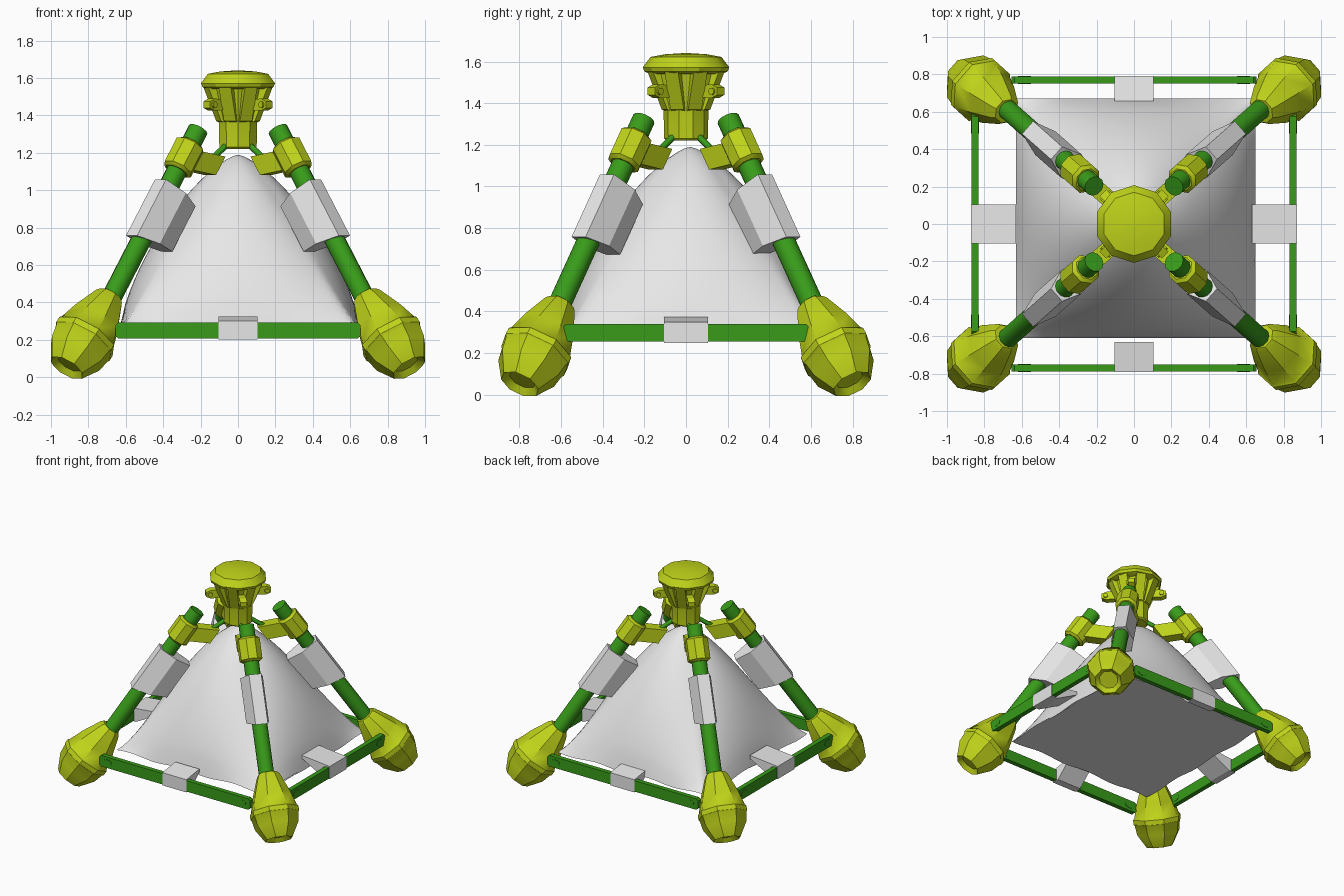
import bpy, bmesh, math
from mathutils import Matrix, Vector

cube = bpy.data.objects.get("Cube")
if cube:
    bpy.data.objects.remove(cube, do_unlink=True)


def material(name, rgb):
    m = bpy.data.materials.new(name)
    m.use_nodes = True
    m.diffuse_color = (*rgb, 1)
    m.node_tree.nodes["Principled BSDF"].inputs["Base Color"].default_value = (*rgb, 1)
    return m


LIME = material("lime", (0.52, 0.65, 0.01))
GREEN = material("green", (0.04, 0.33, 0.01))
GREY = material("light grey", (0.8, 0.8, 0.8))
UPRIGHT = Matrix.Rotation(math.pi / 2, 4, "X")


def finish(bm, name, mat, matrix, angle=30):
    bmesh.ops.transform(bm, matrix=matrix, verts=bm.verts)
    bmesh.ops.recalc_face_normals(bm, faces=bm.faces)
    mesh = bpy.data.meshes.new(name)
    bm.to_mesh(mesh)
    bm.free()
    mesh.materials.append(mat)
    ob = bpy.data.objects.new(name, mesh)
    bpy.context.collection.objects.link(ob)
    bpy.ops.object.select_all(action="DESELECT")
    ob.select_set(True)
    bpy.context.view_layer.objects.active = ob
    bpy.ops.object.shade_smooth_by_angle(angle=math.radians(angle))


def lathe(name, profile, sides, mat, matrix=Matrix(), angle=30):
    """Closed turned shape from (height, radius) pairs along local z."""
    bm = bmesh.new()
    rings = []
    for z, r in profile:
        turn = [2 * math.pi * (i + 0.5) / sides for i in range(sides)]
        rings.append([bm.verts.new((r * math.cos(a), r * math.sin(a), z)) for a in turn])
    for lo, hi in zip(rings, rings[1:]):
        for i in range(sides):
            j = (i + 1) % sides
            bm.faces.new((lo[i], lo[j], hi[j], hi[i]))
    bm.faces.new(rings[0][::-1])
    bm.faces.new(rings[-1])
    finish(bm, name, mat, matrix, angle)


def prism(name, outline, lo, hi, mat, matrix=Matrix(), slant=0):
    """Flat outline extruded along local z; slant tilts the far end."""
    bm = bmesh.new()
    face = bm.faces.new([bm.verts.new((a, b, lo)) for a, b in outline])
    new = bmesh.ops.extrude_face_region(bm, geom=[face])["geom"]
    for v in new:
        if isinstance(v, bmesh.types.BMVert):
            v.co.z = hi - slant * v.co.x
    finish(bm, name, mat, matrix, 20)


def frame(start, end, inward):
    """Local z runs from start to end, local x points inward."""
    u = (end - start).normalized()
    n = (inward - u * inward.dot(u)).normalized()
    m = Matrix((n, u.cross(n), u)).transposed().to_4x4()
    m.translation = start
    return m


# Four legs with feet, clamps and boxes
for sx, sy, label in ((-1, -1, "front_right"), (1, -1, "front_left"),
                      (-1, 1, "back_right"), (1, 1, "back_left")):
    def at(x, y, z):
        return Vector((sx * x, sy * y, z))

    inward = at(-0.75, -0.66, 0)
    leg = frame(at(0.205, 0.195, 1.34), at(0.86, 0.773, 0.07), inward)
    lathe(label + "_pole", [(0.02, 0.055), (1.25, 0.055)], 12, GREEN, leg, 40)

    foot = frame(at(0.915, 0.798, 0.05), at(0.685, 0.605, 0.43), inward)
    lathe(label + "_foot", [(0.03, 0.07), (0, 0.1), (0.1, 0.16), (0.17, 0.172),
                            (0.18, 0.18), (0.215, 0.18), (0.225, 0.17),
                            (0.33, 0.14), (0.47, 0.085), (0.49, 0.07)], 8, LIME, foot, 35)

    lathe(label + "_clamp", [(0.11, 0.065), (0.125, 0.084), (0.275, 0.084), (0.29, 0.065)],
          8, LIME, leg)
    prism(label + "_clamp_fin", [(0.04, 0.13), (0.21, 0.05), (0.21, 0.17), (0.04, 0.25)],
          -0.045, 0.045, LIME, leg @ UPRIGHT)
    prism(label + "_box", [(-0.07, -0.045), (0.06, -0.083), (0.185, -0.045),
                           (0.185, 0.045), (0.06, 0.083), (-0.07, 0.045)],
          0.39, 0.735, GREY, leg, 0.28)

    # Thin stay between the head and the clamp
    stay = frame(at(0.04, 0.04, 1.26), at(0.15, 0.14, 1.16), inward)
    lathe(label + "_stay", [(0, 0.016), (0.16, 0.016)], 8, GREEN, stay, 50)

# Four base rails with end bolts and centre blocks
for k, label in enumerate(("front", "left", "back", "right")):
    dist, zc, half, reach = ((0.77, 0.25, 0.655, 0.14), (0.85, 0.297, 0.59, 0.22))[k % 2]
    spot = Matrix.Rotation(k * math.pi / 2, 4, "Z") @ Matrix.Translation((0, -dist, zc))
    h, c = 0.043, 0.015
    outline = [(-half, c - h), (c - half, -h), (half - c, -h), (half, c - h),
               (half, h - c), (half - c, h), (c - half, h), (-half, h - c)]
    prism(label + "_rail", outline, -0.018, 0.018, GREEN, spot @ UPRIGHT)
    for s in (-1, 1):
        lathe(label + "_rail_bolt", [(-0.021, 0.036), (0.021, 0.036)], 16, GREEN,
              spot @ Matrix.Translation((s * (half - 0.07), 0, 0)) @ UPRIGHT
              @ Matrix.Diagonal((1, 0.65, 1, 1)))
    prism(label + "_block", [(0.022, -0.048), (0.022, 0.052), (-reach, 0.075),
                             (-reach, 0.05), (-0.035, -0.048)], -0.105, 0.105, GREY,
          spot @ Matrix.Rotation(-math.pi / 2, 4, "Z") @ UPRIGHT)

# Billowing cloth tent: square base, full sides, hollow ridges and a round crown
bm = bmesh.new()
bmesh.ops.create_grid(bm, x_segments=48, y_segments=48, size=1)
for v in bm.verts:
    x, y = v.co.x, v.co.y
    m = min(max(abs(x), abs(y)), 1)
    side = min(abs(x), abs(y)) / m if m > 0 else 0
    z = 0.27 + 0.92 * (1 - m ** 1.4) ** (0.72 + 0.58 * side ** 2)
    if m > 0.99:
        z += 0.008 * math.sin(9 * (x - y))
    v.co = (0.01 * m + 0.64 * x, 0.02 + 0.01 * m + 0.64 * y, z)
bmesh.ops.holes_fill(bm, edges=[e for e in bm.edges if e.is_boundary])
finish(bm, "cloth_tent", GREY, Matrix(), 55)

# Head: stem, flared ribs, side lugs and faceted cap
lathe("head_stem", [(1.22, 0.095), (1.23, 0.105), (1.37, 0.108), (1.4, 0.115), (1.56, 0.155)],
      10, LIME)
lathe("head_cap", [(1.54, 0.17), (1.552, 0.2), (1.572, 0.208), (1.622, 0.17),
                   (1.635, 0.1), (1.64, 0.02)], 10, LIME)
for i in range(8):
    turn = Matrix.Rotation((i + 0.5) * math.pi / 4, 4, "Z")
    prism("head_rib", [(0.09, 1.36), (0.112, 1.37), (0.185, 1.55), (0.1, 1.55)],
          -0.035, 0.035, LIME, turn @ UPRIGHT)
for i in range(4):
    turn = Matrix.Rotation((i + 0.5) * math.pi / 2, 4, "Z")
    prism("head_lug", [(0.1, 1.43), (0.2, 1.425), (0.235, 1.44), (0.235, 1.475),
                       (0.2, 1.49), (0.1, 1.485)], -0.025, 0.025, LIME, turn @ UPRIGHT)
    lathe("head_lug_pin", [(-0.035, 0.018), (0.035, 0.018)], 8, LIME,
          turn @ Matrix.Translation((0.205, 0, 1.457)) @ UPRIGHT)
